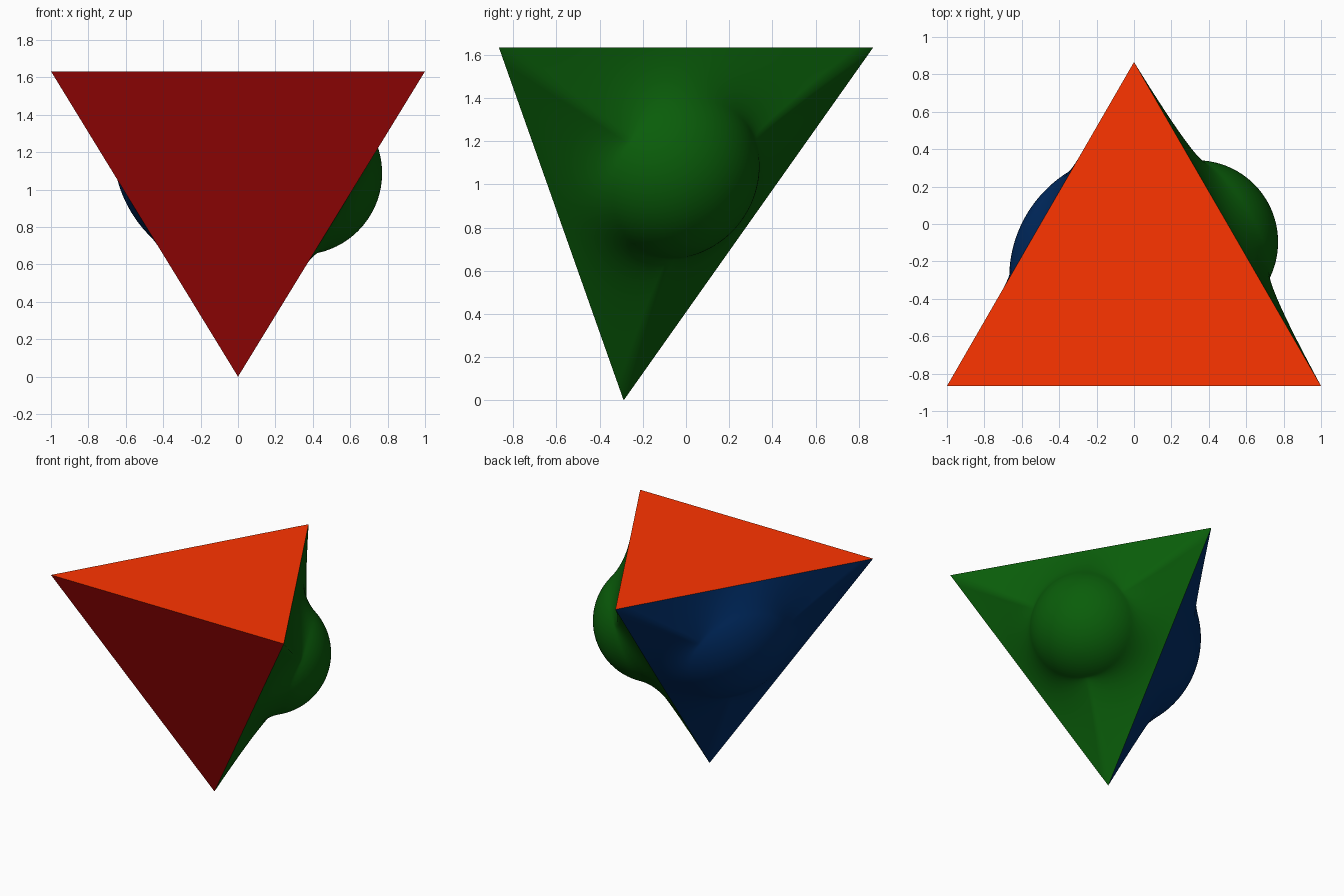
import bpy, math
from mathutils import Vector

if "Cube" in bpy.data.objects:
    bpy.data.objects.remove(bpy.data.objects["Cube"])

# Regular tetrahedron standing on one corner, edge length 2
H = 2 * math.sqrt(2 / 3)
S = math.sqrt(3)
A = Vector((-1, -S / 2, H))
B = Vector((1, -S / 2, H))
C = Vector((0, S / 2, H))
D = Vector((0, -S / 6, 0))
CENTRE = (A + B + C + D) / 4


def make(name, verts, faces, color, smooth):
    me = bpy.data.meshes.new(name)
    me.from_pydata(verts, [], faces)
    me.polygons.foreach_set("use_smooth", [smooth] * len(me.polygons))
    mat = bpy.data.materials.new(name + "_paint")
    mat.diffuse_color = (*color, 1)
    mat.use_nodes = True
    mat.node_tree.nodes["Principled BSDF"].inputs["Base Color"].default_value = mat.diffuse_color
    me.materials.append(mat)
    me.update()
    ob = bpy.data.objects.new(name, me)
    bpy.context.collection.objects.link(ob)


def outward(tri):
    p, q, r = tri
    n = (q - p).cross(r - p).normalized()
    return tri if n.dot(p - CENTRE) > 0 else (p, r, q)


def flat_face(name, tri, color):
    make(name, outward(tri), [(0, 1, 2)], color, False)


def domed_face(name, tri, color, radius, depth, contact, flare_mid, flare_corner):
    """Ball centred `depth` below the face, blended by a web out to the edges.
    contact = height where the ball ends, flare = height of the web's bend."""
    p, q, r = outward(tri)
    mid = (p + q + r) / 3
    n = (q - p).cross(r - p).normalized()
    u = (p - mid).normalized()
    v = n.cross(u)
    sectors, cap, web = 144, 24, 24
    end = math.acos((contact + depth) / radius)
    r0 = radius * math.sin(end)
    inradius = 1 / S
    verts = [mid + n * (radius - depth)]
    for k in range(sectors):
        a = 2 * math.pi * k / sectors
        # distance from the face centre to the triangle's edge
        local = a % (2 * math.pi / 3) - math.pi / 3
        d = inradius / math.cos(local)
        # the web stands higher towards the corners
        flare = flare_mid + (flare_corner - flare_mid) * (d / inradius - 1)
        r1 = r0 + (contact - flare) / math.tan(end)
        prof = [(radius * math.sin(end * i / cap),
                 radius * math.cos(end * i / cap) - depth) for i in range(1, cap + 1)]
        for i in range(1, web + 1):
            t = i / web
            prof.append(((1 - t) ** 2 * r0 + 2 * t * (1 - t) * r1 + t * t * d,
                         (1 - t) ** 2 * contact + 2 * t * (1 - t) * flare))
        ray = u * math.cos(a) + v * math.sin(a)
        verts += [mid + ray * x + n * h for x, h in prof]
    m = cap + web
    faces = []
    for k in range(sectors):
        a0, b0 = 1 + k * m, 1 + (k + 1) % sectors * m
        faces.append((0, a0, b0))
        faces += [(a0 + i, a0 + i + 1, b0 + i + 1, b0 + i) for i in range(m - 1)]
    make(name, verts, faces, color, True)


# Two flat sides
flat_face("top_face", (A, B, C), (1.0, 0.035, 0.0))
flat_face("front_face", (A, B, D), (0.38, 0.002, 0.002))

# Two bulging sides: a half ball on the right, a shallow dome on the left
domed_face("right_bulged_face", (B, C, D), (0.003, 0.11, 0.003),
           0.437, 0.0, 0.21, 0.085, 0.15)
domed_face("left_bulged_face", (A, C, D), (0.0, 0.025, 0.13),
           0.667, 0.408, 0.13, 0.055, 0.10)
